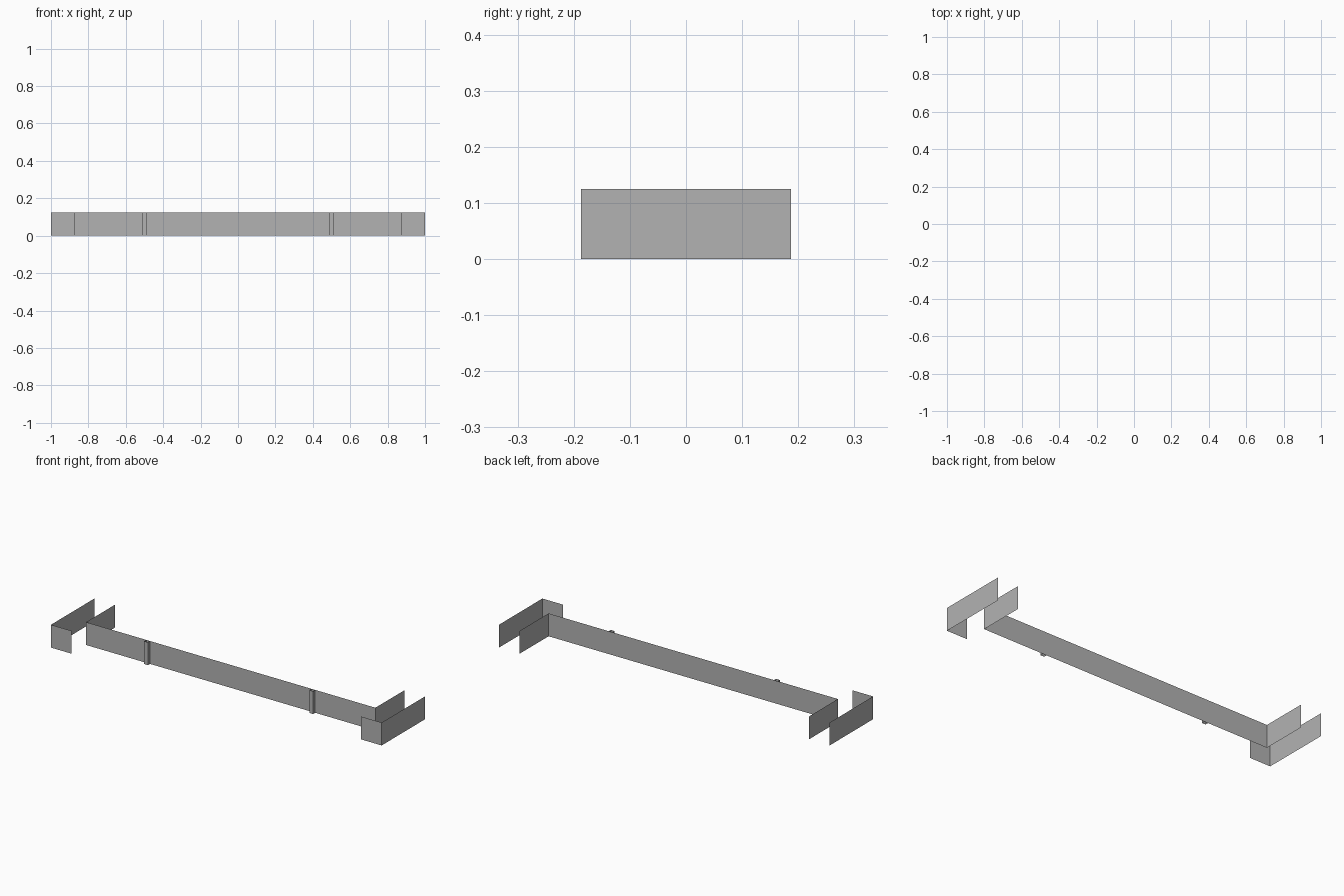
import bpy

if "Cube" in bpy.data.objects:
    bpy.data.objects.remove(bpy.data.objects["Cube"])

HEIGHT, ROWS = 0.125, 3

grey = bpy.data.materials.new("dark_grey")
grey.diffuse_color = (0.45, 0.45, 0.45, 1)
grey.use_nodes = True
grey.node_tree.nodes["Principled BSDF"].inputs["Base Color"].default_value = grey.diffuse_color


def sheet(name, path, rows=ROWS):
    """Thin upright sheet following a plan path, stacked from separate courses."""
    verts, faces = [], []
    step = HEIGHT / rows
    for r in range(rows):
        for (x0, y0), (x1, y1) in zip(path, path[1:]):
            n = len(verts)
            z0, z1 = r * step, (r + 1) * step
            verts += [(x0, y0, z0), (x1, y1, z0), (x1, y1, z1), (x0, y0, z1)]
            faces.append((n, n + 1, n + 2, n + 3))
    mesh = bpy.data.meshes.new(name)
    mesh.from_pydata(verts, [], faces)
    mesh.materials.append(grey)
    mesh.update()
    obj = bpy.data.objects.new(name, mesh)
    bpy.context.collection.objects.link(obj)
    return obj


WALL_Y, FRONT, BACK = -0.0625, -0.1875, 0.1875
INNER, OUTER = 0.875, 1.0

# Long front wall between the two ends
sheet("long_wall", [(-INNER, WALL_Y), (INNER, WALL_Y)])

for side, s in (("left", -1), ("right", 1)):
    # Inner return wall, running back from the long wall
    sheet(side + "_inner_wall", [(s * INNER, WALL_Y), (s * INNER, BACK)])
    # Outer end wall with its short front return
    sheet(side + "_outer_wall", [(s * INNER, FRONT), (s * OUTER, FRONT), (s * OUTER, BACK)])
    # Shallow open channel post on the face of the long wall
    a, b, d = s * 0.5 - 0.011, s * 0.5 + 0.011, WALL_Y - 0.018
    sheet(side + "_post", [(a, WALL_Y), (a, d), (b, d), (b, WALL_Y)], rows=1)
